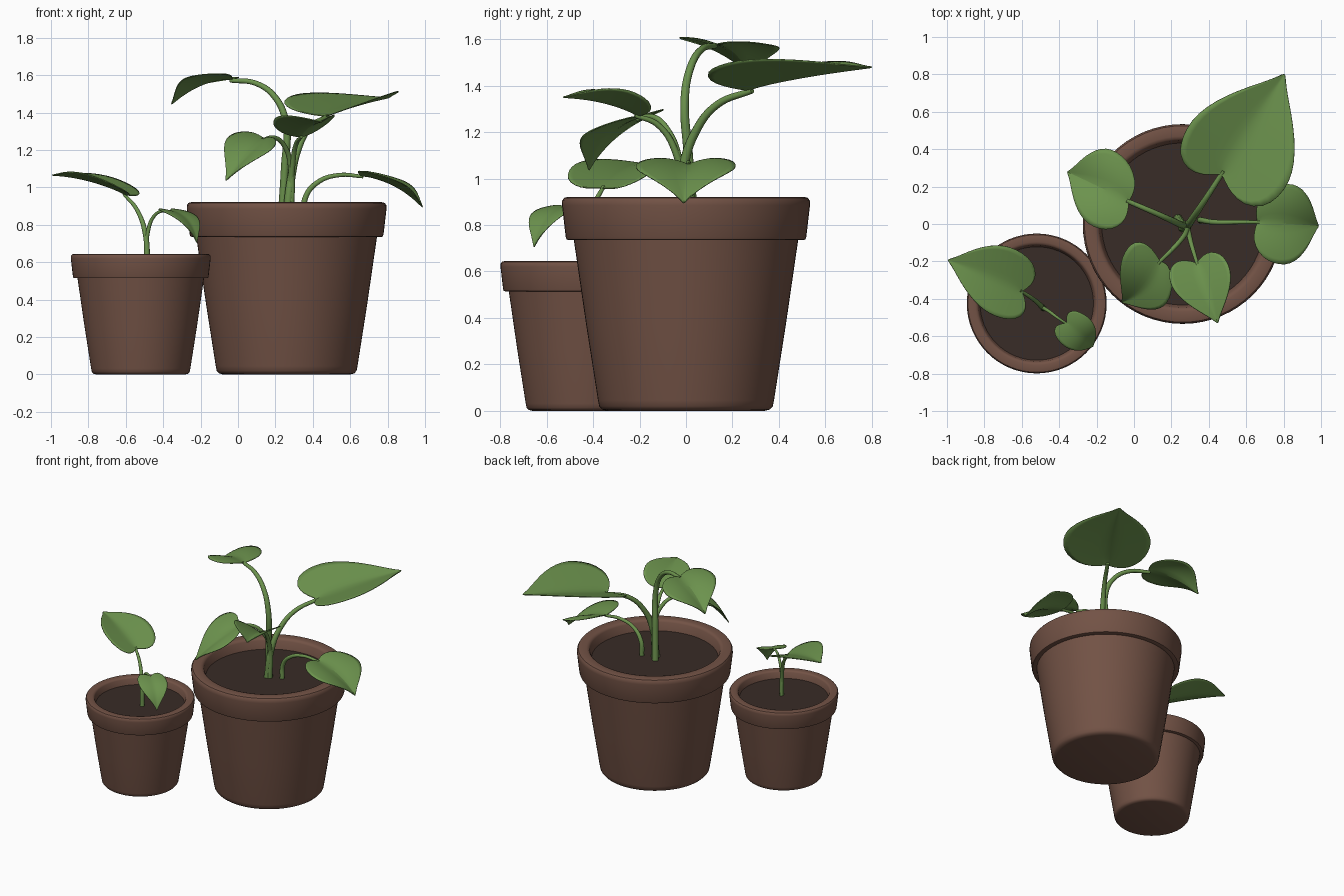
import bpy, bmesh, math
from mathutils import Vector

if "Cube" in bpy.data.objects:
    bpy.data.objects.remove(bpy.data.objects["Cube"])


def material(name, rgb):
    m = bpy.data.materials.new(name)
    m.diffuse_color = (*rgb, 1)
    m.use_nodes = True
    m.node_tree.nodes["Principled BSDF"].inputs["Base Color"].default_value = m.diffuse_color
    return m


CLAY = material("clay", (0.17, 0.085, 0.06))
SOIL = material("soil", (0.04, 0.025, 0.02))
GREEN = material("leaf_green", (0.15, 0.29, 0.075))


def add_mesh(name, bm, mat):
    me = bpy.data.meshes.new(name)
    bmesh.ops.recalc_face_normals(bm, faces=bm.faces)
    bm.to_mesh(me)
    bm.free()
    me.materials.append(mat)
    ob = bpy.data.objects.new(name, me)
    bpy.context.collection.objects.link(ob)
    bpy.context.view_layer.objects.active = ob
    bpy.ops.object.select_all(action='DESELECT')
    ob.select_set(True)
    bpy.ops.object.shade_smooth_by_angle(angle=math.radians(40))
    return ob


def lathe(name, profile, centre, scale, mat, n=64):
    bm = bmesh.new()
    rings = []
    for r, z in profile:
        if r == 0:
            rings.append([bm.verts.new((centre[0], centre[1], z * scale))] * n)
            continue
        rings.append([bm.verts.new((centre[0] + r * scale * math.cos(2 * math.pi * i / n),
                                    centre[1] + r * scale * math.sin(2 * math.pi * i / n),
                                    z * scale)) for i in range(n)])
    for a, b in zip(rings, rings[1:]):
        for i in range(n):
            j = (i + 1) % n
            bm.faces.new(list(dict.fromkeys((a[i], a[j], b[j], b[i]))))
    return add_mesh(name, bm, mat)


# Pot profile: rounded foot, tapered body, thick rim, inner wall
POT = [(0, 0), (0.34, 0), (0.362, 0.006), (0.374, 0.02), (0.379, 0.045), (0.43, 0.37),
       (0.483, 0.735), (0.505, 0.735), (0.514, 0.738), (0.518, 0.748), (0.534, 0.885),
       (0.533, 0.905), (0.525, 0.917), (0.51, 0.921), (0.47, 0.921), (0.455, 0.917),
       (0.446, 0.905), (0.43, 0.83)]
DIRT = [(0, 0.845), (0.2, 0.845), (0.434, 0.845)]

for label, centre, scale in (("large", (0.26, 0), 1), ("small", (-0.52, -0.425), 0.7)):
    lathe(label + "_pot", POT, centre, scale, CLAY)
    lathe(label + "_soil", DIRT, centre, scale, SOIL)

# Heart-shaped outline: (midrib t, edge t, edge half width)
OUTLINE = [(0.01, -0.04, 0.1), (0.03, -0.10, 0.3), (0.06, -0.13, 0.58), (0.11, -0.06, 0.86),
           (0.2, 0.08, 0.98), (0.32, 0.24, 1.0), (0.45, 0.4, 0.9), (0.6, 0.57, 0.7),
           (0.74, 0.73, 0.44), (0.86, 0.86, 0.2), (0.95, 0.95, 0.06)]


def leaf(name, base, mid, tip, left, right, bulge):
    B, M, T = Vector(base), Vector(mid), Vector(tip)
    C = 2 * M - (B + T) / 2

    def rib(t):
        if t < 0:
            return B + (C - B) * 2 * t
        return B * (1 - t) ** 2 + C * 2 * t * (1 - t) + T * t * t

    bm = bmesh.new()
    start, end = bm.verts.new(B), bm.verts.new(T)
    rows = []
    for tm, te, w in OUTLINE:
        row = []
        for k in range(-4, 5):
            f = abs(k) / 4
            side = Vector(right if k < 0 else left)
            p = rib(tm + (te - tm) * f) + side * w * f
            p.z += bulge * 4 * w * f * (1 - w * f)
            row.append(bm.verts.new(p))
        rows.append(row)
    for i in range(8):
        bm.faces.new((start, rows[0][i + 1], rows[0][i]))
        bm.faces.new((end, rows[-1][i], rows[-1][i + 1]))
        for a, b in zip(rows, rows[1:]):
            bm.faces.new((a[i], a[i + 1], b[i + 1], b[i]))
    ob = add_mesh(name, bm, GREEN)
    sub = ob.modifiers.new("smooth", 'SUBSURF')
    sub.levels = sub.render_levels = 1
    thick = ob.modifiers.new("thickness", 'SOLIDIFY')
    thick.thickness = 0.005
    thick.offset = 0


def stem(name, points, radius):
    cu = bpy.data.curves.new(name, 'CURVE')
    cu.dimensions = '3D'
    cu.bevel_depth = radius
    cu.bevel_resolution = 3
    cu.use_fill_caps = True
    sp = cu.splines.new('BEZIER')
    sp.bezier_points.add(len(points) - 1)
    for i, (bp, p) in enumerate(zip(sp.bezier_points, points)):
        bp.co = p
        bp.handle_left_type = bp.handle_right_type = 'AUTO'
        bp.radius = 1.1 - 0.5 * i / (len(points) - 1)
    cu.materials.append(GREEN)
    bpy.context.collection.objects.link(bpy.data.objects.new(name, cu))


# Leaves: base, middle, tip, left side, right side, bulge
leaf("big_leaf", (.47, .27, 1.38), (.64, .54, 1.435), (.81, .81, 1.48),
     (-.245, .155, .09), (.28, -.176, .10), 0.0)
leaf("top_leaf", (-.03, .12, 1.575), (-.2, .205, 1.54), (-.36, .28, 1.44),
     (-.13, -.165, .03), (-.01, .24, .0), 0.015)
leaf("hanging_leaf", (.14, -.2, 1.26), (.06, -.34, 1.18), (-.07, -.42, 1.03),
     (.07, -.15, -.03), (-.17, .1, .03), 0.01)
leaf("front_leaf", (.335, -.21, 1.27), (.39, -.37, 1.325), (.45, -.535, 1.35),
     (.155, .04, .08), (-.16, -.05, .075), 0.0)
leaf("side_leaf", (.66, .01, 1.06), (.84, 0, 1.0), (.99, -.01, .89),
     (.1, .21, .01), (.06, -.225, .01), 0.015)
leaf("small_pot_big_leaf", (-.6, -.36, .96), (-.81, -.27, 1.035), (-1, -.19, 1.065),
     (-.07, -.165, .06), (.04, .195, .05), 0.0)
leaf("small_pot_little_leaf", (-.36, -.53, .875), (-.265, -.61, .82), (-.22, -.655, .70),
     (.075, .065, 0), (-.06, -.085, 0), 0.005)

# Stems
stem("big_leaf_stem", [(.26, -.02, .84), (.285, -.01, 1.05), (.32, .04, 1.2),
                       (.38, .13, 1.315), (.48, .285, 1.38)], 0.022)
stem("top_leaf_stem", [(.235, .03, .84), (.25, .01, 1.1), (.255, -.005, 1.35),
                       (.2, .02, 1.48), (.1, .065, 1.555), (-.04, .125, 1.573)], 0.021)
stem("hanging_leaf_stem", [(.28, -.02, .84), (.285, -.03, 1.08), (.255, -.08, 1.21),
                           (.2, -.14, 1.265), (.13, -.21, 1.255)], 0.016)
stem("front_leaf_stem", [(.27, 0, .84), (.29, -.04, 1.1), (.31, -.12, 1.23),
                         (.34, -.22, 1.272)], 0.016)
stem("side_leaf_stem", [(.355, .02, .84), (.362, .02, .95), (.43, .01, 1.03),
                        (.54, .01, 1.066), (.67, .01, 1.058)], 0.016)
stem("small_pot_big_stem", [(-.485, -.45, .58), (-.495, -.44, .75), (-.54, -.4, .88),
                            (-.61, -.355, .965)], 0.015)
stem("small_pot_little_stem", [(-.49, -.44, .58), (-.482, -.45, .76), (-.45, -.47, .845),
                               (-.41, -.5, .873), (-.35, -.54, .87)], 0.011)
